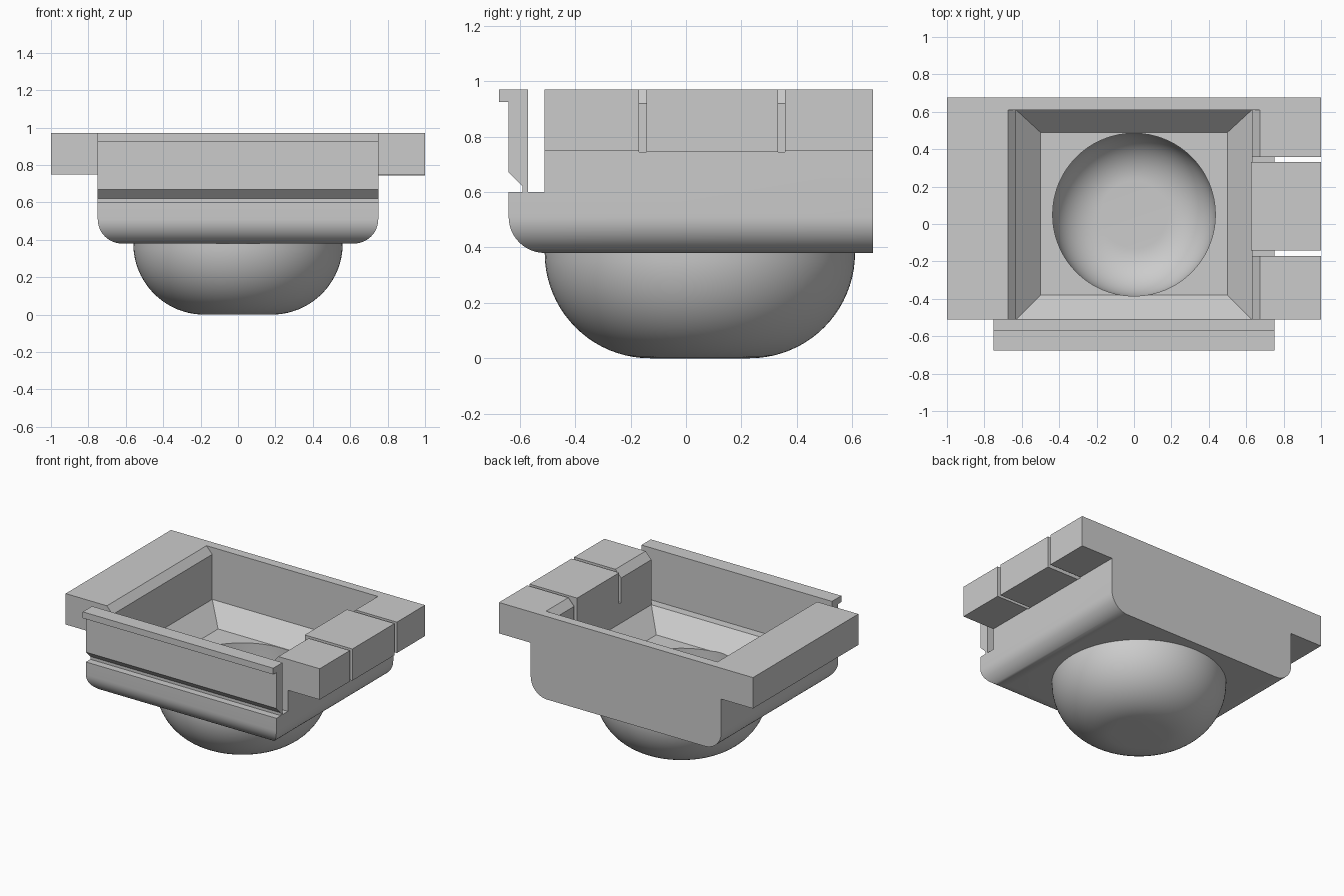
import bpy, bmesh, math
from mathutils import Vector

if "Cube" in bpy.data.objects:
    bpy.data.objects.remove(bpy.data.objects["Cube"], do_unlink=True)

grey = bpy.data.materials.new("light_grey")
grey.use_nodes = True
colour = (0.6, 0.6, 0.6, 1)
grey.diffuse_color = colour
grey.node_tree.nodes["Principled BSDF"].inputs["Base Color"].default_value = colour


def finish(name, bm):
    bmesh.ops.recalc_face_normals(bm, faces=bm.faces)
    mesh = bpy.data.meshes.new(name)
    bm.to_mesh(mesh)
    bm.free()
    mesh.materials.append(grey)
    ob = bpy.data.objects.new(name, mesh)
    bpy.context.collection.objects.link(ob)
    return ob


def extrude(name, outline, axis, start, end):
    """Extrude an outline of (x, z) along y, or of (y, z) along x."""
    bm = bmesh.new()
    place = (lambda a, b: (start, a, b)) if axis == "x" else (lambda a, b: (a, start, b))
    face = bm.faces.new([bm.verts.new(place(a, b)) for a, b in outline])
    out = bmesh.ops.extrude_face_region(bm, geom=[face])
    depth = end - start
    move = Vector((depth, 0, 0)) if axis == "x" else Vector((0, depth, 0))
    bmesh.ops.translate(bm, vec=move, verts=[g for g in out["geom"] if isinstance(g, bmesh.types.BMVert)])
    return finish(name, bm)


def lathe(name, profile, cy, steps=96):
    """Spin a profile of (radius, z) about a vertical axis and cap both ends."""
    bm = bmesh.new()
    rings = []
    for r, z in profile:
        rings.append([bm.verts.new((r * math.cos(t), cy + r * math.sin(t), z))
                      for t in (2 * math.pi * i / steps for i in range(steps))])
    for low, high in zip(rings, rings[1:]):
        for i in range(steps):
            j = (i + 1) % steps
            bm.faces.new((low[i], low[j], high[j], high[i]))
    bm.faces.new(rings[0])
    bm.faces.new(rings[-1])
    return finish(name, bm)


def arc(cx, cz, radius, a0, a1, steps):
    return [(cx + radius * math.cos(math.radians(a0 + (a1 - a0) * i / steps)),
             cz + radius * math.sin(math.radians(a0 + (a1 - a0) * i / steps)))
            for i in range(steps + 1)]


def boolean(target, tool, operation):
    mod = target.modifiers.new(operation, "BOOLEAN")
    mod.operation, mod.object, mod.solver = operation, tool, "EXACT"
    bpy.context.view_layer.objects.active = target
    bpy.ops.object.modifier_apply(modifier=mod.name)
    bpy.data.objects.remove(tool, do_unlink=True)


def symmetric(half):
    return half + [(-x, z) for x, z in reversed(half)]


BASE, TOP, LEDGE, ROUND = 0.38, 0.97, 0.6, 0.13
FRONT, BACK, CAVITY_FRONT = -0.64, 0.675, -0.51
BOWL_Y = 0.05

# Housing: side outline crossed with a flanged front outline
side = arc(FRONT + ROUND, BASE + ROUND, ROUND, 270, 180, 12) + [
    (FRONT, LEDGE), (CAVITY_FRONT, LEDGE), (CAVITY_FRONT, TOP), (BACK, TOP), (BACK, BASE)]
housing = extrude("housing", side, "x", -1.1, 1.1)
flanged = symmetric([(0.75 - ROUND, BASE - 0.1), (0.75 - ROUND, BASE)]
                    + arc(0.75 - ROUND, BASE + ROUND, ROUND, 270, 360, 12)[1:]
                    + [(0.75, 0.75), (1, 0.75), (1, 1.2)])
# Keep the flat underside level with the rounded corners
flanged = [p for p in flanged if p[1] >= BASE - 0.001]
boolean(housing, extrude("flanged_outline", flanged, "y", -0.9, 0.9), "INTERSECT")

# Bowl under the housing
bowl = [(r, z) for r, z in arc(0.18, BASE, 0.38, 270, 360, 20)] + [(0.56, 0.43)]
boolean(housing, lathe("bowl", bowl, BOWL_Y), "UNION")

# Cavity with sloped lower walls and chamfered side rims, open to the front gap
cavity = extrude("cavity", [(-0.38, 0.47), (0.49, 0.47), (0.61, LEDGE), (0.61, 1.1),
                            (-0.55, 1.1), (-0.55, 0.64)], "x", -0.9, 0.9)
section = symmetric([(0.45, 0.42), (0.63, LEDGE), (0.63, 0.92), (0.675, TOP), (0.72, 1.02), (0.72, 1.2)])
boolean(cavity, extrude("cavity_section", section, "y", -0.9, 0.9), "INTERSECT")
boolean(housing, cavity, "DIFFERENCE")

# Hollow of the bowl
hollow = arc(0.18, BASE, 0.255, 270, 360, 20) + [(0.435, 0.52)]
boolean(housing, lathe("hollow", hollow, BOWL_Y), "DIFFERENCE")


def block(name, x0, x1, y0, y1, z0, z1):
    return extrude(name, [(x0, z0), (x1, z0), (x1, z1), (x0, z1)], "y", y0, y1)


# Notch in the left flange, refilled by a tab that leaves two narrow slots
boolean(housing, block("notch", 0.58, 1.1, -0.17, 0.358, 0.745, 1.1), "DIFFERENCE")
tab = block("left_flange_tab", 0.625, 1, -0.142, 0.332, 0.745, TOP)

# Front clip plate with a top lip and an undercut groove
clip = extrude("front_clip", [(-0.57, LEDGE), (-0.57, TOP), (-0.675, TOP), (-0.675, 0.925),
                              (FRONT, 0.925), (FRONT, 0.67), (-0.59, 0.62), (-0.59, LEDGE)],
               "x", -0.75, 0.75)

# Smooth the rounded surfaces, keep the edges crisp
bpy.ops.object.select_all(action="DESELECT")
for ob in (housing, tab, clip):
    ob.select_set(True)
bpy.context.view_layer.objects.active = housing
bpy.ops.object.shade_smooth_by_angle(angle=math.radians(30))
